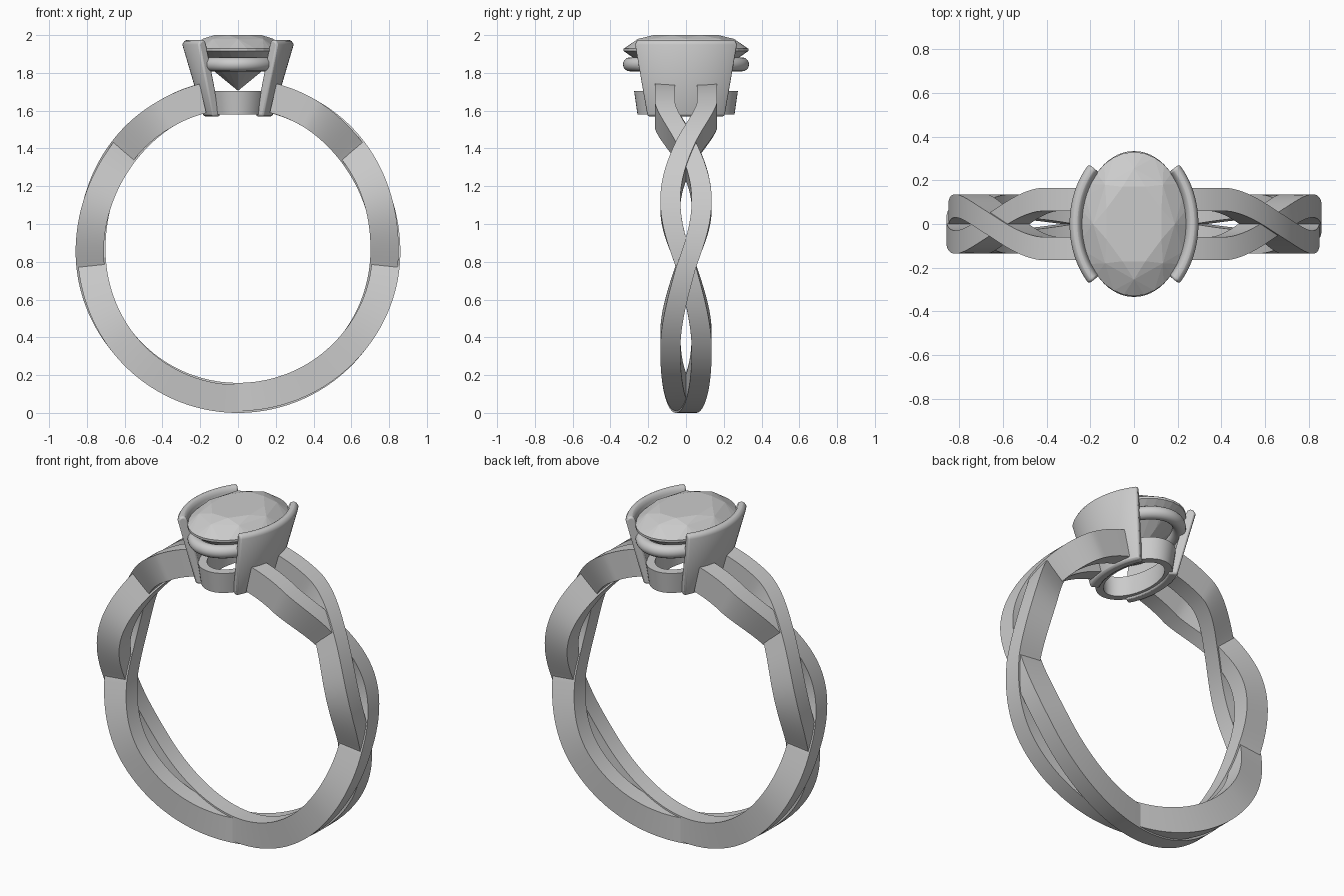
import bpy, bmesh
from math import sin, cos, pi, radians, hypot
from mathutils import Vector

if "Cube" in bpy.data.objects:
    bpy.data.objects.remove(bpy.data.objects["Cube"])

CZ = 0.86  # height of the finger-hole centre


def finish(name, bm, angle=None):
    bmesh.ops.recalc_face_normals(bm, faces=bm.faces)
    me = bpy.data.meshes.new(name)
    bm.to_mesh(me)
    bm.free()
    ob = bpy.data.objects.new(name, me)
    bpy.context.collection.objects.link(ob)
    if angle:
        bpy.ops.object.select_all(action='DESELECT')
        bpy.context.view_layer.objects.active = ob
        ob.select_set(True)
        bpy.ops.object.shade_smooth_by_angle(angle=radians(angle))
    return ob


def loft(name, sections, closed=False, angle=35):
    """Skin a row of equal-sized cross-sections, capped unless closed."""
    bm = bmesh.new()
    rows = [[bm.verts.new(p) for p in s] for s in sections]
    n, m = len(rows), len(rows[0])
    for i in range(n if closed else n - 1):
        a, b = rows[i], rows[(i + 1) % n]
        for j in range(m):
            k = (j + 1) % m
            bm.faces.new((a[j], a[k], b[k], b[j]))
    if not closed:
        bm.faces.new(rows[0])
        bm.faces.new(rows[-1])
    return finish(name, bm, angle)


def oval(a, b, t, off, z):
    """Point on an oval, pushed outwards along its normal."""
    nx, ny = cos(t) / a, sin(t) / b
    l = hypot(nx, ny)
    return Vector((a * cos(t) + off * nx / l, b * sin(t) + off * ny / l, z))


# Twisted shank: two strands that weave through each other
KEYS = [(-90, 0), (-38, 0.5), (-6, 1), (18, 1.5), (41, 2), (62, 2.5), (78, 2.55)]


def phase(deg):
    for (d0, p0), (d1, p1) in zip(KEYS, KEYS[1:]):
        if deg <= d1:
            return pi * (p0 + (p1 - p0) * (deg - d0) / (d1 - d0))
    return pi * KEYS[-1][1]


def strand(name, side):
    sections = []
    for i in range(-112, 113):
        d = abs(i) * 1.5 - 90
        d = min(d, 77)
        p = phase(d)
        amp = 0.083 if d < 41 else 0.083 + 0.029 * min(1, (d - 41) / 20)
        y = side * amp * sin(p) * (1 if i >= 0 else -1)
        lift = side * 0.005 * cos(p)
        s = max(0, sin(radians(d))) ** 2
        outer, inner = 0.855 + 0.053 * s + lift, 0.706 + 0.044 * s + lift
        x, z = cos(radians(d)) * (1 if i >= 0 else -1), sin(radians(d))
        sections.append([(r * x, y + w, CZ + r * z) for r, w in
                         ((outer, -0.053), (outer, 0.053), (inner, 0.053), (inner, -0.053))])
    return loft(name, sections)


strand("shank_strand_a", 1)
strand("shank_strand_b", -1)

# Half-bezel side walls, flaring upwards with a rounded lip
LIP = [(0.0, 1.95), (0.008, 1.968), (0.025, 1.977), (0.042, 1.968), (0.052, 1.95)]
for name, turn in (("right_bezel_wall", 0), ("left_bezel_wall", pi)):
    sections = []
    for i in range(33):
        u = i / 16 - 1
        t = radians(47) * u + turn
        sec = [oval(0.133, 0.25, t, o, 1.57) for o in (0.05, 0.0)]
        sec += [oval(0.243, 0.33, t, o, z) for o, z in LIP]
        sections.append(sec)
    wall = loft(name, sections, angle=50)
    bev = wall.modifiers.new("soft_ends", 'BEVEL')
    bev.width, bev.segments, bev.limit_method = 0.01, 2, 'ANGLE'
    bev.angle_limit = radians(50)

# Lower gallery ring under the stone
loft("lower_gallery_ring",
     [[oval(0.12, 0.215, t, o, z) for o, z in
       ((0, 1.58), (0.042, 1.58), (0.06, 1.705), (0.01, 1.705))]
      for t in (2 * pi * i / 64 for i in range(64))], closed=True)

# Round upper rail under the girdle
loft("upper_gallery_rail",
     [[oval(0.2, 0.297, t, 0.037 * cos(a), 1.845 + 0.037 * sin(a))
       for a in (2 * pi * j / 16 for j in range(16))]
      for t in (2 * pi * i / 64 for i in range(64))], closed=True, angle=60)

# Faceted oval stone: (scale, height, points, angular shift) for each ring
bm = bmesh.new()
for f, z, n, shift in ((0.56, 2.0, 8, 0.5), (0.77, 1.98, 8, 0), (1, 1.928, 32, 0),
                       (1, 1.915, 32, 0), (0.55, 1.815, 8, 0)):
    for i in range(n):
        t = 2 * pi * (i + shift) / n
        bm.verts.new((0.243 * f * cos(t), 0.33 * f * sin(t), z))
bm.verts.new((0, 0, 1.705))
bmesh.ops.convex_hull(bm, input=bm.verts)
bmesh.ops.dissolve_limit(bm, angle_limit=radians(1), verts=bm.verts, edges=bm.edges)
finish("oval_stone", bm)
